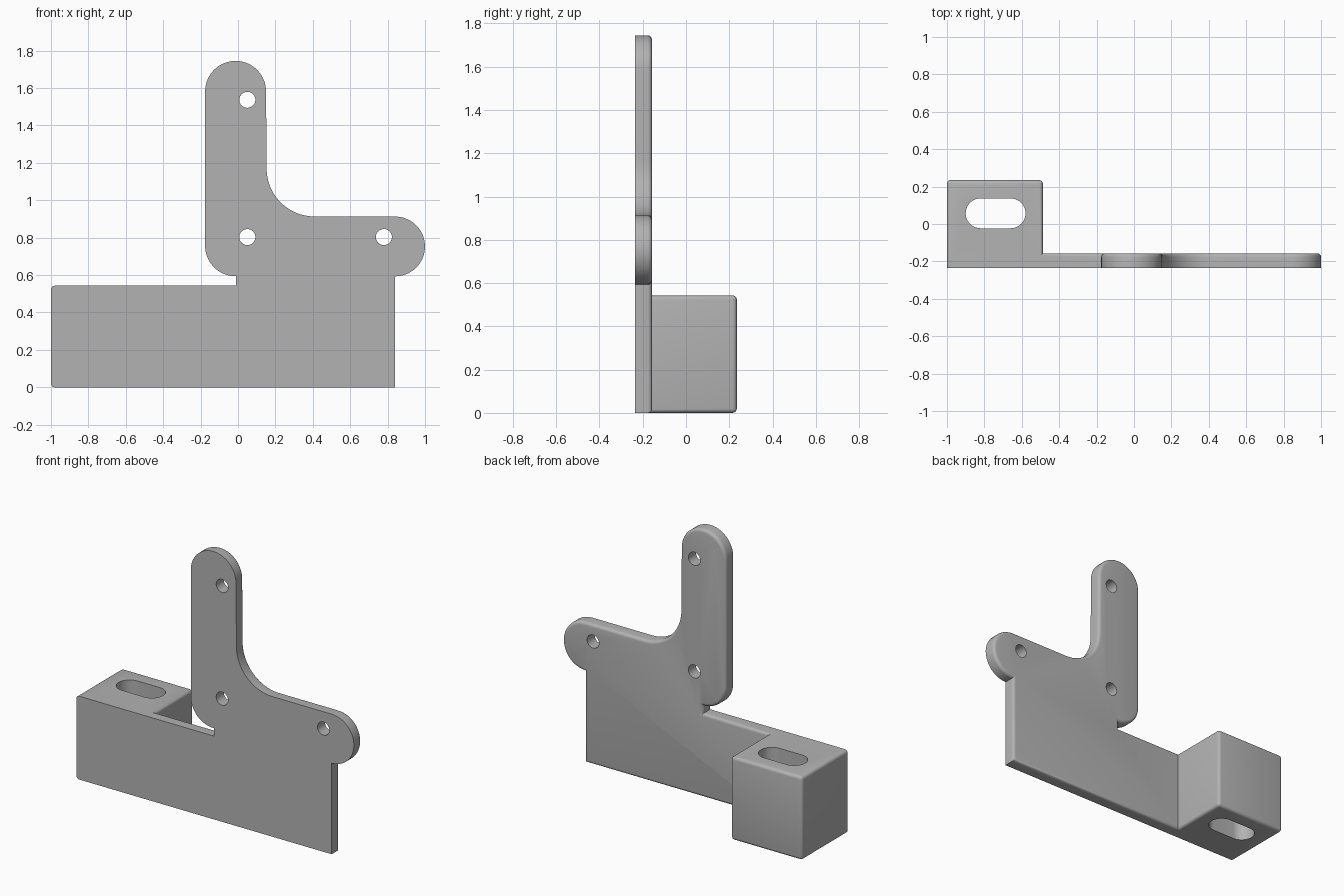
import bpy, bmesh
from math import sin, cos, radians
from mathutils import Matrix, Vector

if "Cube" in bpy.data.objects:
    bpy.data.objects.remove(bpy.data.objects["Cube"], do_unlink=True)

FRONT, PLATE_BACK, BACK = -0.235, -0.157, 0.235
ROUND = 0.02

grey = bpy.data.materials.new("plain grey")
grey.use_nodes = True
grey.diffuse_color = (0.45, 0.45, 0.45, 1)
grey.node_tree.nodes["Principled BSDF"].inputs["Base Color"].default_value = grey.diffuse_color


def arc(cx, cz, r, start, end, steps=20):
    angles = [radians(start + (end - start) * i / steps) for i in range(steps + 1)]
    return [(cx + r * cos(a), cz + r * sin(a)) for a in angles]


def prism(name, outline, base, depth, round_rule=None):
    """Extrude an outline of 3D points and round the edges chosen by a rule."""
    bm = bmesh.new()
    face = bm.faces.new([bm.verts.new(p) for p in outline])
    moved = bmesh.ops.extrude_face_region(bm, geom=[face])["geom"]
    verts = [v for v in moved if isinstance(v, bmesh.types.BMVert)]
    bmesh.ops.translate(bm, verts=verts, vec=depth)
    bmesh.ops.recalc_face_normals(bm, faces=bm.faces)
    if round_rule:
        edges = [e for e in bm.edges if round_rule(e)]
        bmesh.ops.bevel(bm, geom=edges, offset=ROUND, segments=4, profile=0.5,
                        affect='EDGES', clamp_overlap=False)
    mesh = bpy.data.meshes.new(name)
    bm.to_mesh(mesh)
    bm.free()
    obj = bpy.data.objects.new(name, mesh)
    bpy.context.collection.objects.link(obj)
    mesh.materials.append(grey)
    return obj


def on_y(edge, y):
    return all(abs(v.co.y - y) < 1e-4 for v in edge.verts)


def combine(target, tool, operation):
    mod = target.modifiers.new(tool.name, 'BOOLEAN')
    mod.operation, mod.object, mod.solver = operation, tool, 'EXACT'
    bpy.context.view_layer.objects.active = target
    bpy.ops.object.modifier_apply(modifier=mod.name)
    bpy.data.objects.remove(tool, do_unlink=True)


# Flat plate with an upright arm and a side arm
profile = [(-0.6, 0), (0.845, 0)]
profile += arc(0.84, 0.753, 0.16, -90, 90)
profile += arc(0.41, 1.17, 0.257, 270, 180)
profile += arc(-0.013, 1.582, 0.163, 0, 180)
profile += arc(-0.013, 0.757, 0.163, 180, 270)
profile += [(-0.01, 0.594), (-0.01, 0.543), (-0.6, 0.543)]
# Keep the plate edge straight below the side arm
profile[1] = (0.84, 0)
bracket = prism("bracket", [(x, FRONT, z) for x, z in profile], None,
                (0, PLATE_BACK - FRONT, 0), lambda e: on_y(e, PLATE_BACK))

# Mounting block behind the plate's end
corners = [(-1, FRONT, 0), (-0.487, FRONT, 0), (-0.487, BACK, 0), (-1, BACK, 0)]
block = prism("mounting_block", corners, None, (0, 0, 0.543),
              lambda e: not on_y(e, FRONT))
combine(bracket, block, 'UNION')

# Upright slot through the block
slot = arc(-0.66, 0.057, 0.08, -90, 90) + arc(-0.82, 0.057, 0.08, 90, 270)
combine(bracket, prism("slot_cutter", [(x, y, -0.1) for x, y in slot], None, (0, 0, 1)),
        'DIFFERENCE')

# Three screw holes through the plate
for x, z in [(0.05, 1.537), (0.05, 0.803), (0.78, 0.803)]:
    ring = [(px, -0.4, pz) for px, pz in arc(x, z, 0.043, 0, 345, 23)]
    combine(bracket, prism("hole_cutter", ring, None, (0, 0.5, 0)), 'DIFFERENCE')

bpy.ops.object.select_all(action='DESELECT')
bracket.select_set(True)
bpy.context.view_layer.objects.active = bracket
bpy.ops.object.shade_smooth_by_angle(angle=radians(30))
